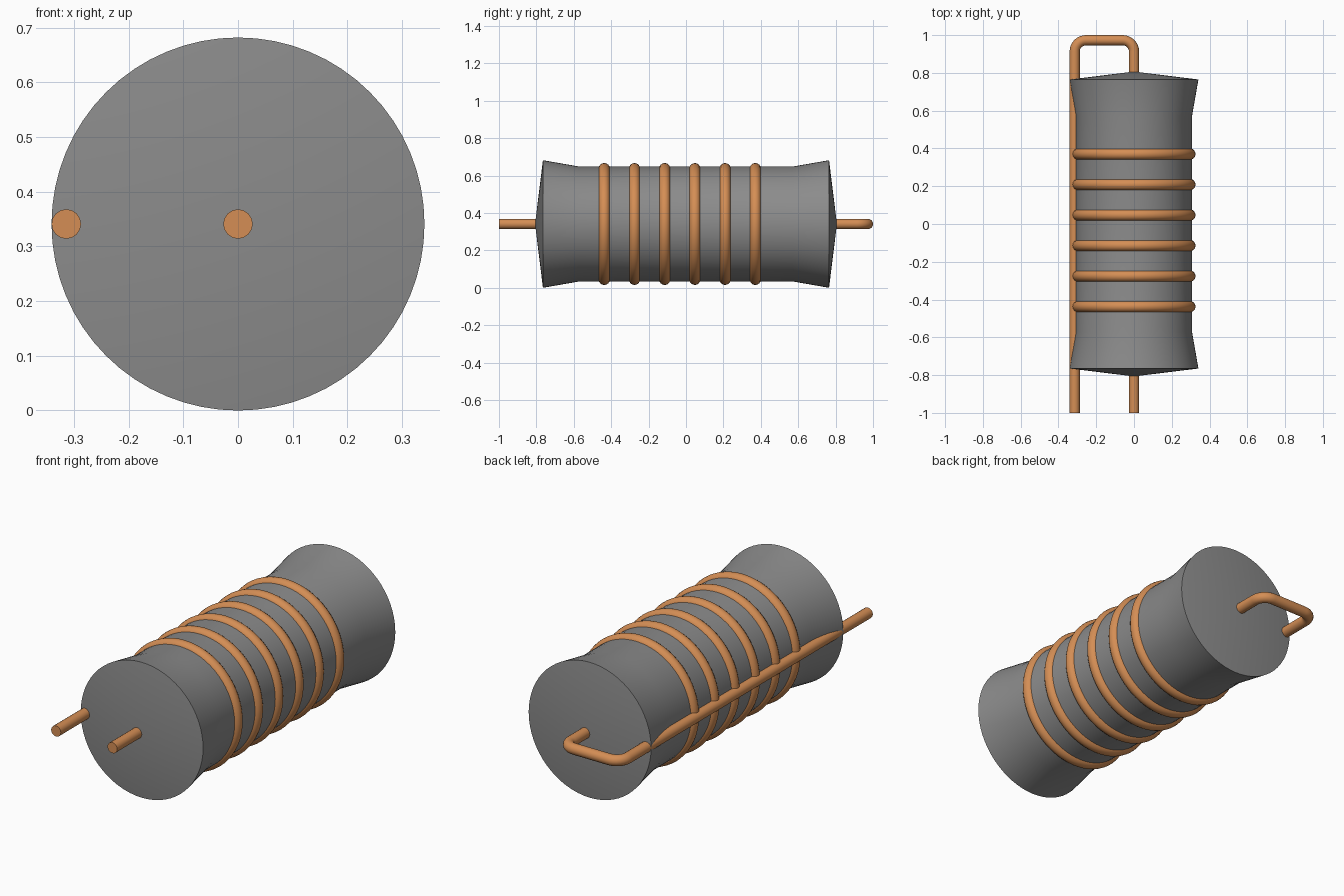
import bpy, bmesh
from math import sin, cos, pi, radians

if "Cube" in bpy.data.objects:
    bpy.data.objects.remove(bpy.data.objects["Cube"])

ZC = 0.341  # height of the long axis


def material(name, rgb):
    m = bpy.data.materials.new(name)
    m.diffuse_color = (*rgb, 1)
    m.use_nodes = True
    m.node_tree.nodes["Principled BSDF"].inputs["Base Color"].default_value = m.diffuse_color
    return m


copper = material("copper", (0.66, 0.27, 0.09))
dark_grey = material("dark_grey", (0.26, 0.26, 0.26))


def smooth(ob, angle=30):
    bpy.ops.object.select_all(action='DESELECT')
    ob.select_set(True)
    bpy.context.view_layer.objects.active = ob
    bpy.ops.object.shade_smooth_by_angle(angle=radians(angle))


def lathe(name, profile, mat, sides=64):
    """Revolve (radius, y) points around the long axis."""
    bm = bmesh.new()
    vs = [bm.verts.new((r, y, 0)) for r, y in profile]
    edges = [bm.edges.new(p) for p in zip(vs, vs[1:])]
    bmesh.ops.spin(bm, geom=vs + edges, axis=(0, 1, 0), cent=(0, 0, 0),
                   steps=sides, angle=2 * pi)
    bmesh.ops.remove_doubles(bm, verts=bm.verts, dist=1e-5)
    bmesh.ops.recalc_face_normals(bm, faces=bm.faces)
    me = bpy.data.meshes.new(name)
    bm.to_mesh(me)
    bm.free()
    ob = bpy.data.objects.new(name, me)
    ob.location.z = ZC
    bpy.context.collection.objects.link(ob)
    me.materials.append(mat)
    smooth(ob)
    return ob


# Grey core with flared ends and shallow conical caps
half = [(0.307, 0.57), (0.341, 0.765), (0, 0.807)]
lathe("core", [(r, -y) for r, y in reversed(half)] + half, dark_grey)

# Copper winding rings
for i in range(6):
    bpy.ops.mesh.primitive_torus_add(
        location=(0, -0.437 + i * 0.1615, ZC), rotation=(pi / 2, 0, 0),
        major_radius=0.296, minor_radius=0.03,
        major_segments=64, minor_segments=16)
    ring = bpy.context.object
    ring.name = f"winding_ring_{i + 1}"
    ring.data.materials.append(copper)
    smooth(ring, 60)

# Copper lead: through the core, bent over the back, returning along the side
W, TOP, SIDE, BEND = 0.027, 0.973, -0.314, 0.06


def arc(cx, cy, a0, a1, n=8):
    return [(cx + BEND * cos(a0 + (a1 - a0) * k / n),
             cy + BEND * sin(a0 + (a1 - a0) * k / n)) for k in range(n + 1)]


path = ([(0, -1)] + arc(-BEND, TOP - BEND, 0, pi / 2)
        + arc(SIDE + BEND, TOP - BEND, pi / 2, pi) + [(SIDE, -1)])
cu = bpy.data.curves.new("lead_wire", 'CURVE')
cu.dimensions = '3D'
cu.bevel_depth = W
cu.bevel_resolution = 6
cu.use_fill_caps = True
sp = cu.splines.new('POLY')
sp.points.add(len(path) - 1)
for p, (x, y) in zip(sp.points, path):
    p.co = (x, y, ZC, 1)
wire = bpy.data.objects.new("lead_wire", cu)
bpy.context.collection.objects.link(wire)
bpy.ops.object.select_all(action='DESELECT')
wire.select_set(True)
bpy.context.view_layer.objects.active = wire
bpy.ops.object.convert(target='MESH')
wire = bpy.context.object
wire.data.materials.clear()
wire.data.materials.append(copper)
# Weld the end caps to the tube
bm = bmesh.new()
bm.from_mesh(wire.data)
bmesh.ops.remove_doubles(bm, verts=bm.verts, dist=1e-5)
bmesh.ops.recalc_face_normals(bm, faces=bm.faces)
bm.to_mesh(wire.data)
bm.free()
smooth(wire, 40)
